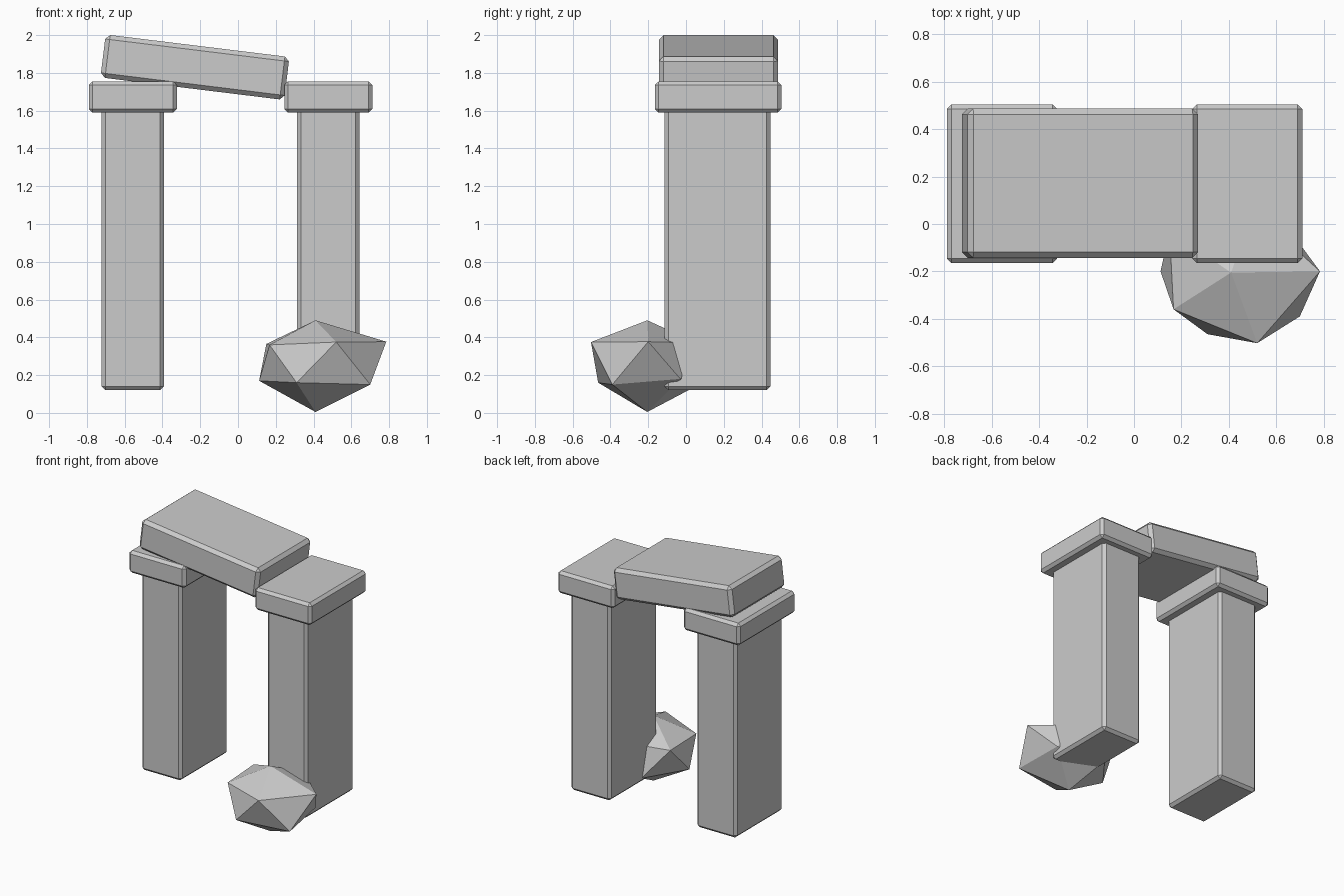
import bpy, bmesh, math
from mathutils import Matrix

if "Cube" in bpy.data.objects:
    bpy.data.objects.remove(bpy.data.objects["Cube"])


def make_object(name, bm):
    bmesh.ops.recalc_face_normals(bm, faces=bm.faces)
    mesh = bpy.data.meshes.new(name)
    bm.to_mesh(mesh)
    bm.free()
    obj = bpy.data.objects.new(name, mesh)
    bpy.context.collection.objects.link(obj)
    return obj


def block(name, center, size, bevel=0.02, tilt=0.0):
    """Chamfered stone block, optionally tilted about y."""
    bm = bmesh.new()
    bmesh.ops.create_cube(bm, size=1, matrix=Matrix.Diagonal((*size, 1)))
    bmesh.ops.bevel(bm, geom=bm.edges[:], offset=bevel, segments=1,
                    affect='EDGES', profile=0.5)
    obj = make_object(name, bm)
    obj.location = center
    obj.rotation_euler.y = math.radians(tilt)
    return obj


# Two standing pillars, each with a wider cap stone
for side, x in (("left", -0.557), ("right", 0.478)):
    block(side + "_pillar", (x, 0.167, 0.865), (0.33, 0.56, 1.49))
    block(side + "_cap", (x, 0.17, 1.672), (0.466, 0.67, 0.166))

# Fallen lintel resting at a slant
block("lintel", (-0.228, 0.172, 1.83), (0.98, 0.63, 0.229), 0.024, 7)

# Faceted boulder: an irregular twenty-sided stone
boulder_points = [
    (0.41, -0.205, 0.005),
    (0.70, -0.39, 0.15), (0.31, -0.465, 0.16), (0.112, -0.20, 0.17),
    (0.32, 0.07, 0.15), (0.66, -0.03, 0.18),
    (0.52, -0.503, 0.375), (0.167, -0.36, 0.36), (0.15, -0.03, 0.365),
    (0.50, 0.06, 0.37), (0.785, -0.20, 0.377),
    (0.41, -0.205, 0.49),
]
bm = bmesh.new()
for p in boulder_points:
    bm.verts.new(p)
bmesh.ops.convex_hull(bm, input=bm.verts[:])
make_object("boulder", bm)
